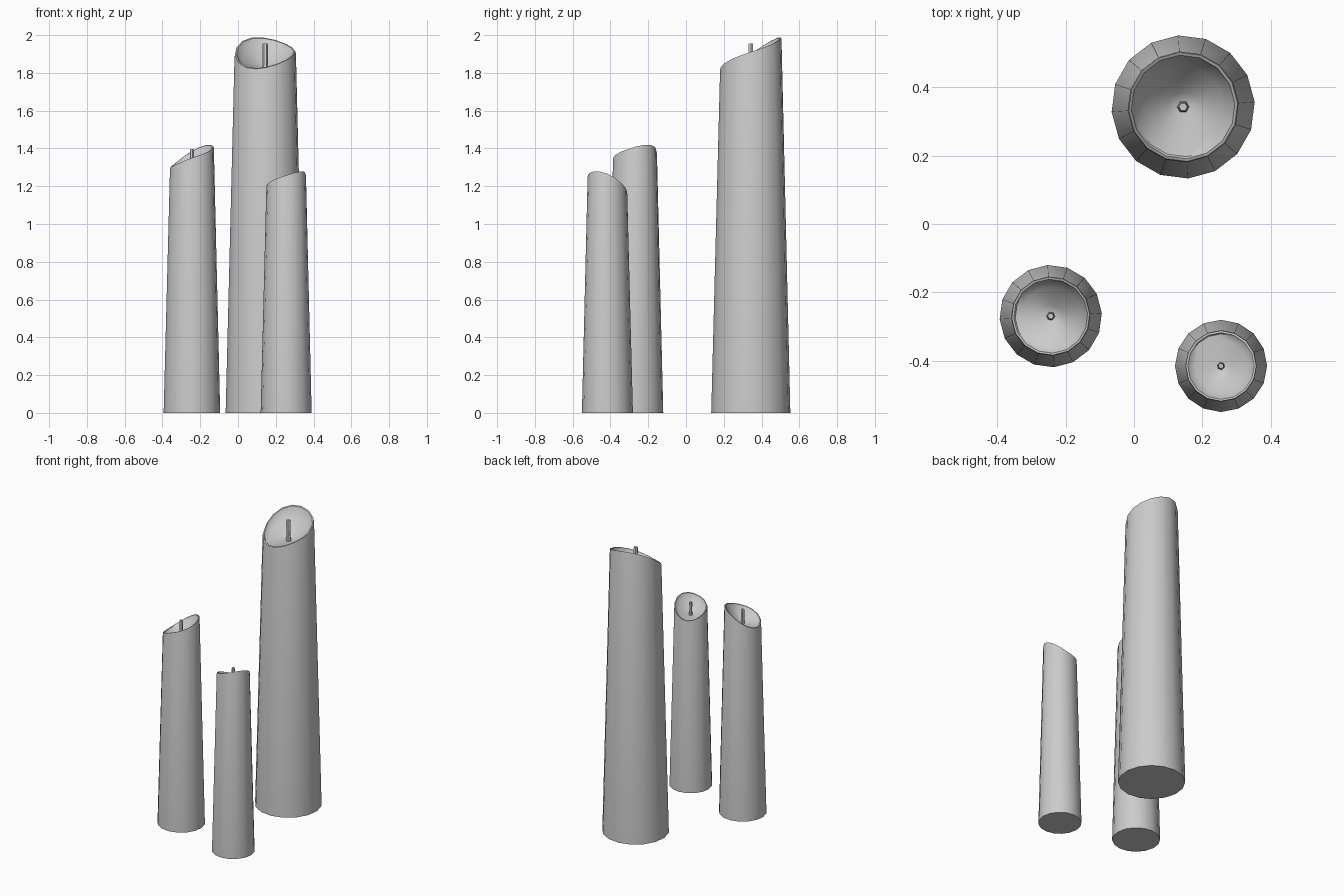
import bpy, bmesh
from math import sin, cos, pi, radians

if "Cube" in bpy.data.objects:
    bpy.data.objects.remove(bpy.data.objects["Cube"])

SIDES = 16


def rim_height(x, y):
    # slanted, slightly warped top cut
    return 1.906 + 0.50 * y + 0.03 * x - 1.1 * x * y


def make_object(name, bm, loc, scale, turn):
    bmesh.ops.recalc_face_normals(bm, faces=bm.faces)
    mesh = bpy.data.meshes.new(name)
    bm.to_mesh(mesh)
    bm.free()
    ob = bpy.data.objects.new(name, mesh)
    bpy.context.collection.objects.link(ob)
    ob.location = (loc[0], loc[1], 0)
    ob.scale = (scale,) * 3
    ob.rotation_euler.z = radians(turn)
    bpy.ops.object.select_all(action='DESELECT')
    ob.select_set(True)
    bpy.context.view_layer.objects.active = ob
    bpy.ops.object.shade_smooth_by_angle(angle=radians(40))
    return ob


def lathe(rings, sides, offset):
    # rings: list of (radius, function giving height at x, y)
    bm = bmesh.new()
    loops = []
    for r, height in rings:
        loop = []
        for i in range(sides):
            a = offset + 2 * pi * i / sides
            x, y = r * cos(a), r * sin(a)
            loop.append(bm.verts.new((x, y, height(x, y))))
        loops.append(loop)
    for lo, hi in zip(loops, loops[1:]):
        for i in range(sides):
            j = (i + 1) % sides
            bm.faces.new((lo[i], lo[j], hi[j], hi[i]))
    bm.faces.new(loops[0][::-1])
    bm.faces.new(loops[-1])
    return bm


def dish(t):
    # melted bowl: follows the rim outside, settles to the wick foot inside
    def height(x, y):
        k = 0.15 / max((x * x + y * y) ** 0.5, 1e-6)
        return t * (rim_height(x * k, y * k) - 0.008) + (1 - t) * 1.815
    return height


def candle(name, loc, scale, turn):
    rings = [
        (0.210, lambda x, y: 0),
        (0.163, lambda x, y: rim_height(x, y) - 0.012),
        (0.160, rim_height),
        (0.152, rim_height),
        (0.146, dish(0.93)),
        (0.120, dish(0.66)),
        (0.080, dish(0.33)),
        (0.045, dish(0.12)),
        (0.020, dish(0.0)),
    ]
    make_object(name + "_candle_wax", lathe(rings, SIDES, radians(4)), loc, scale, turn)
    # hexagonal wick with a slightly wider foot
    wick = [(0.019, 1.80), (0.017, 1.825), (0.014, 1.85), (0.015, 1.945), (0.012, 1.955)]
    rings = [(r, lambda x, y, z=z: z) for r, z in wick]
    make_object(name + "_candle_wick", lathe(rings, 6, 0), loc, scale, turn)


# same candle at three sizes, turned different ways
candle("tall", (0.144, 0.343), 1.0, 0)
candle("medium", (-0.244, -0.27), 0.714, -68)
candle("short", (0.255, -0.416), 0.643, -139)
